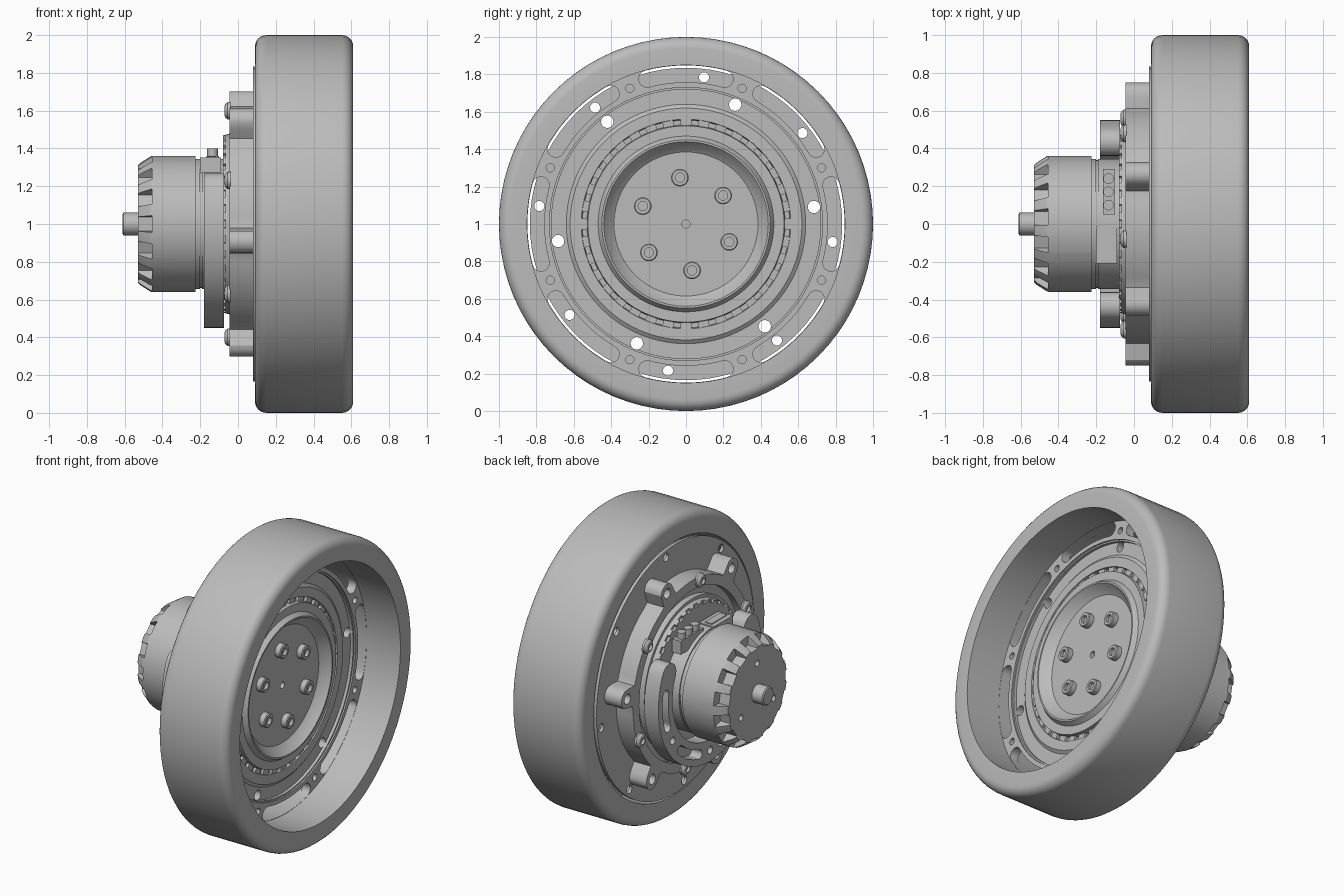
import bpy, bmesh
from math import sin, cos, radians, pi, sqrt

old = bpy.data.objects.get("Cube")
if old:
    bpy.data.objects.remove(old, do_unlink=True)

grey = bpy.data.materials.new("plain grey")
grey.use_nodes = True
grey.diffuse_color = (0.5, 0.5, 0.5, 1)
for n in grey.node_tree.nodes:
    if n.type == 'BSDF_PRINCIPLED':
        n.inputs["Base Color"].default_value = (0.5, 0.5, 0.5, 1)
        n.inputs["Roughness"].default_value = 0.6


def polar(r, deg):
    return (r * cos(radians(deg)), r * sin(radians(deg)))


def finish(name, bm):
    bmesh.ops.recalc_face_normals(bm, faces=bm.faces[:])
    me = bpy.data.meshes.new(name)
    bm.to_mesh(me)
    bm.free()
    me.materials.append(grey)
    ob = bpy.data.objects.new(name, me)
    ob.location.z = 1
    bpy.context.collection.objects.link(ob)
    return ob


def lathe(name, profile, seg=64, centers=((0, 0),), closed=False):
    """Spin (x, radius) points about axes parallel to x."""
    bm = bmesh.new()
    for cy, cz in centers:
        rings = []
        for x, r in profile:
            if r == 0:
                rings.append([bm.verts.new((x, cy, cz))] * seg)
            else:
                rings.append([bm.verts.new((x, cy + r * cos(2 * pi * i / seg),
                                            cz + r * sin(2 * pi * i / seg)))
                              for i in range(seg)])
        pairs = list(zip(rings, rings[1:]))
        if closed:
            pairs.append((rings[-1], rings[0]))
        for a, b in pairs:
            for i in range(seg):
                j = (i + 1) % seg
                quad = list(dict.fromkeys((a[i], a[j], b[j], b[i])))
                if len(quad) > 2:
                    bm.faces.new(quad)
    return finish(name, bm)


def prism(name, outlines, x0, x1):
    """Extrude closed (y, z) outlines along x."""
    bm = bmesh.new()
    for pts in outlines:
        f = bm.faces.new([bm.verts.new((x0, y, z)) for y, z in pts])
        ext = bmesh.ops.extrude_face_region(bm, geom=[f])
        for v in ext["geom"]:
            if isinstance(v, bmesh.types.BMVert):
                v.co.x = x1
    return finish(name, bm)


def circle(r, center=(0, 0), seg=20):
    return [(center[0] + r * cos(2 * pi * i / seg),
             center[1] + r * sin(2 * pi * i / seg)) for i in range(seg)]


def circles(r, ring, start, count):
    return [circle(r, polar(ring, start + 360 * k / count)) for k in range(count)]


def slot(mid, half, a0, a1, steps=12, cap=8):
    """Curved slot outline with round ends."""
    pts = [polar(mid + half, a0 + (a1 - a0) * i / steps) for i in range(steps + 1)]
    cy, cz = polar(mid, a1)
    for i in range(1, cap):
        dy, dz = polar(half, a1 + 180 * i / cap)
        pts.append((cy + dy, cz + dz))
    pts += [polar(mid - half, a1 + (a0 - a1) * i / steps) for i in range(steps + 1)]
    cy, cz = polar(mid, a0)
    for i in range(1, cap):
        dy, dz = polar(half, a0 + 180 + 180 * i / cap)
        pts.append((cy + dy, cz + dz))
    return pts


def sector(r0, r1, mid, half):
    return [polar(r0, mid - half), polar(r1, mid - half),
            polar(r1, mid + half), polar(r0, mid + half)]


def cut(ob, outlines, x0, x1):
    """Cut prisms out of a part and discard the cutter."""
    tool = prism("cutter", outlines, x0, x1)
    tool.hide_render = True
    m = ob.modifiers.new("cut", 'BOOLEAN')
    m.operation, m.solver, m.object = 'DIFFERENCE', 'EXACT', tool
    bpy.context.view_layer.objects.active = ob
    bpy.ops.object.modifier_apply(modifier=m.name)
    bpy.data.objects.remove(tool, do_unlink=True)


def box(name, xs, ys, zs):
    return prism(name, [[(ys[0], zs[0]), (ys[1], zs[0]), (ys[1], zs[1]), (ys[0], zs[1])]], *xs)


# Tyre with rounded shoulders
c = 0.06
tyre = [(0.09, 0.85)]
for x, start in ((0.09 + c, 180), (0.61 - c, 90)):
    for i in range(7):
        dx, dr = polar(c, start - 15 * i)
        tyre.append((x + dx, 1 - c + dr))
tyre.append((0.61, 0.85))
lathe("tyre", tyre, 80, closed=True)

# Slotted rim web joining tyre and hub
web = lathe("rim_web", [(0.30, 0.73), (0.30, 0.86), (0.36, 0.86), (0.36, 0.73)], 80, closed=True)
cut(web, [slot(0.803, 0.045, 45 * k - 15, 45 * k + 15) for k in range(8)], 0.2, 0.5)
cut(web, circles(0.022, 0.785, 22.5, 8), 0.2, 0.5)

# Hub body with stepped rings, rear flange and dished centre
hub = lathe("hub", [(0, 0), (0, 0.58), (0.08, 0.58), (0.08, 0.835), (0.1, 0.835),
                    (0.1, 0.745), (0.35, 0.745), (0.35, 0.72), (0.33, 0.72),
                    (0.33, 0.64), (0.345, 0.62), (0.345, 0.56), (0.32, 0.555),
                    (0.32, 0.53), (0.36, 0.525), (0.36, 0.47), (0.39, 0.45),
                    (0.39, 0.44), (0.35, 0.41), (0.33, 0.385), (0.33, 0)], 80)
cut(hub, circles(0.033, 0.69, 7.6, 6), -0.2, 0.5)
cut(hub, circles(0.027, 0.79, 38, 8), 0, 0.2)
cut(hub, [circle(0.022)], 0.28, 0.4)
prism("bearing_rollers", [sector(0.52, 0.56, 10 * k, 3) for k in range(36)], 0.315, 0.338)

# Socket screws on the hub face
lathe("hub_screws", [(0.32, 0), (0.32, 0.047), (0.365, 0.047), (0.37, 0.042),
                     (0.37, 0.025), (0.35, 0.025), (0.35, 0)], 20,
      [polar(0.25, 37.5 + 60 * k) for k in range(6)])

# Rear bracket ring with six lugs
outline = []
for a in range(360):
    d = abs((a - 7.6 + 30) % 60 - 30)
    r = 0.625 + 0.03 * max(0, 1 - d / 11) ** 2
    under = 0.065 ** 2 - (0.69 * sin(radians(d))) ** 2
    if under > 0:
        r = 0.69 * cos(radians(d)) + sqrt(under)
    outline.append(polar(r, a))
bracket = prism("lug_bracket", [outline], -0.045, 0.085)
cut(bracket, [circle(0.56, seg=80)], -0.2, 0.2)
cut(bracket, circles(0.033, 0.69, 7.6, 6), -0.2, 0.2)

# Button screws on the bracket
lathe("bracket_screws", [(-0.04, 0), (-0.04, 0.047), (-0.055, 0.046), (-0.067, 0.036),
                         (-0.072, 0.022), (-0.055, 0.02), (-0.055, 0)], 20,
      [polar(0.605, 37.6 + 60 * k) for k in range(6)])

# Rear bearing cover with notched edge
cover = lathe("bearing_cover", [(0.01, 0), (0.01, 0.5), (-0.04, 0.5), (-0.04, 0.48),
                                (-0.08, 0.47), (-0.08, 0)], 80)
cut(cover, [sector(0.455, 0.6, 10 * k, 2.5) for k in range(36)], -0.1, -0.065)

# Open ring clamp with curved slots and holes between them
clamp = prism("ring_clamp", [slot(0.475, 0.075, 156, 384, 48)], -0.18, -0.075)
cut(clamp, [slot(0.475, 0.03, m - 14, m + 14) for m in (185, 242, 298, 355)], -0.3, -0.1)
cut(clamp, [circle(0.025, polar(0.475, a)) for a in (213.5, 270, 326.5)], -0.3, -0.1)

# Motor can with cooling notches on the tapered end
motor = lathe("motor", [(-0.53, 0), (-0.53, 0.31), (-0.515, 0.325), (-0.46, 0.36),
                        (-0.225, 0.36), (-0.225, 0.345), (-0.2, 0.345), (-0.2, 0.338),
                        (-0.19, 0.338), (-0.19, 0.345), (-0.07, 0.345), (-0.07, 0)], 72)
cut(motor, [sector(0.3, 0.42, 24 * k + 12, 7) for k in range(15)], -0.54, -0.455)
cut(motor, circles(0.02, 0.2, 90, 3), -0.6, -0.5)
lathe("shaft", [(-0.52, 0), (-0.52, 0.06), (-0.605, 0.06), (-0.612, 0.052), (-0.612, 0)], 32)

# Cable sockets on top of the motor
box("power_socket", (-0.165, -0.1), (0.05, 0.29), (0.27, 0.36))
for k in range(3):
    bpy.ops.mesh.primitive_cylinder_add(vertices=20, radius=0.028, depth=0.08,
                                        location=(-0.135, 0.1 + 0.07 * k, 1.36))
    pin = bpy.context.object
    pin.name = "socket_pin_%d" % (k + 1)
    pin.data.materials.append(grey)
box("signal_socket", (-0.2, -0.09), (-0.21, -0.01), (0.27, 0.352))
box("signal_cover", (-0.17, -0.12), (-0.19, -0.03), (0.35, 0.358))

# Smooth round surfaces, keep edges crisp
bpy.ops.object.select_all(action='DESELECT')
for ob in bpy.context.collection.objects:
    if ob.type == 'MESH':
        ob.select_set(True)
        bpy.context.view_layer.objects.active = ob
bpy.ops.object.shade_smooth_by_angle(angle=radians(30))
